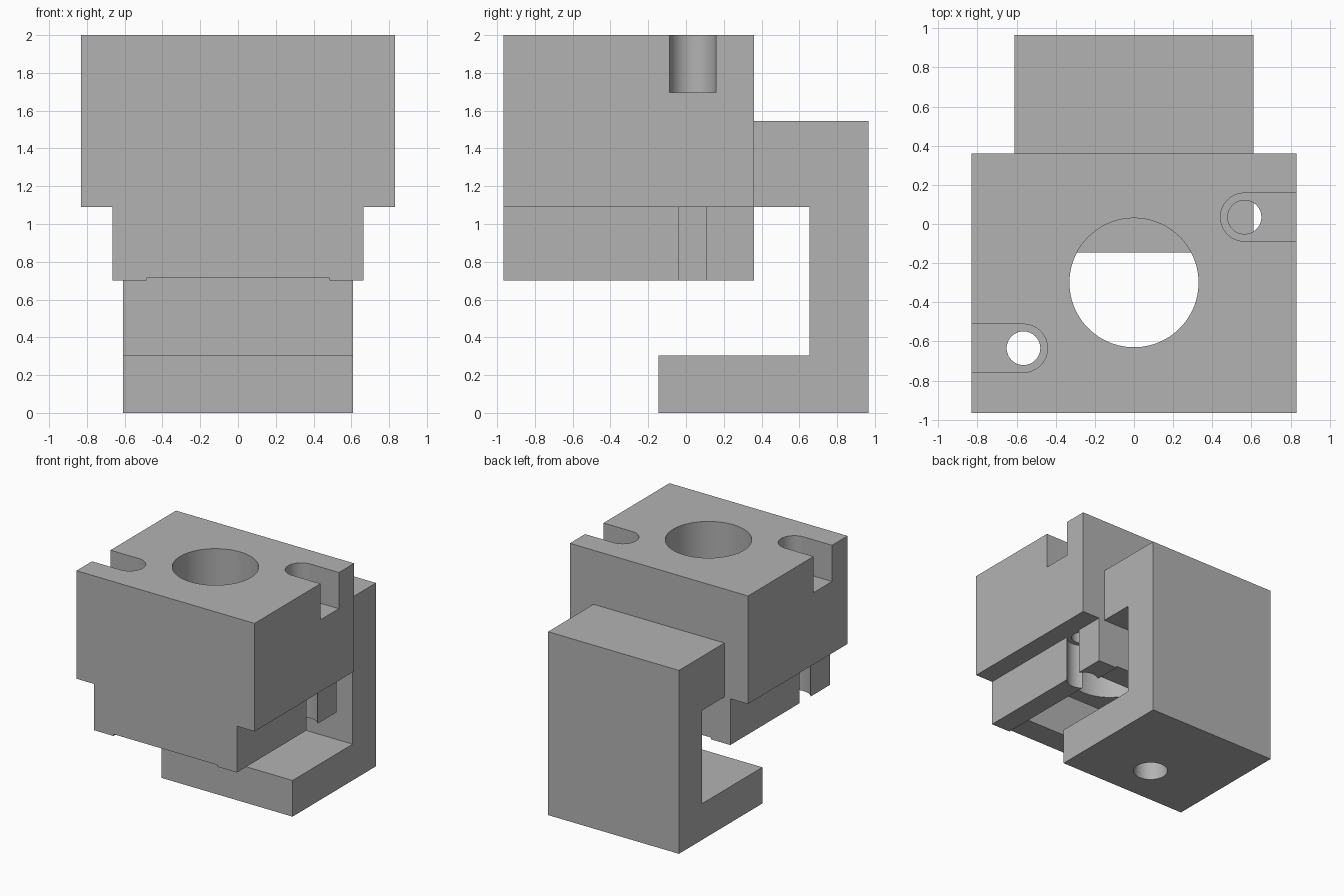
import bpy, bmesh, math
from mathutils import Vector

if "Cube" in bpy.data.objects:
    bpy.data.objects.remove(bpy.data.objects["Cube"])

grey = bpy.data.materials.new("machined grey")
grey.diffuse_color = (0.45, 0.45, 0.45, 1)
grey.use_nodes = True
grey.node_tree.nodes["Principled BSDF"].inputs["Base Color"].default_value = grey.diffuse_color


def prism(name, outline, axis, start, end):
    """Extrude a 2D outline: (x, z) along y, (y, z) along x or (x, y) along z."""
    place = {"x": lambda a, b: (start, a, b),
             "y": lambda a, b: (a, start, b),
             "z": lambda a, b: (a, b, start)}[axis]
    bm = bmesh.new()
    face = bm.faces.new([bm.verts.new(place(a, b)) for a, b in outline])
    ext = bmesh.ops.extrude_face_region(bm, geom=[face])
    shift = Vector([end - start if axis == k else 0 for k in "xyz"])
    bmesh.ops.translate(bm, vec=shift, verts=[v for v in ext["geom"] if isinstance(v, bmesh.types.BMVert)])
    bmesh.ops.recalc_face_normals(bm, faces=bm.faces)
    mesh = bpy.data.meshes.new(name)
    bm.to_mesh(mesh)
    bm.free()
    mesh.materials.append(grey)
    obj = bpy.data.objects.new(name, mesh)
    bpy.context.collection.objects.link(obj)
    return obj


def arc(cx, cy, r, a0, a1, n):
    return [(cx + r * math.cos(math.radians(a0 + (a1 - a0) * i / n)),
             cy + r * math.sin(math.radians(a0 + (a1 - a0) * i / n))) for i in range(n + 1)]


def cut(obj, outline, z0, z1):
    """Subtract a vertical prism from obj."""
    tool = prism("cutter", outline, "z", z0, z1)
    tool.hide_render = True
    mod = obj.modifiers.new("cut", "BOOLEAN")
    mod.operation, mod.solver, mod.object = "DIFFERENCE", "EXACT", tool
    bpy.context.view_layer.objects.active = obj
    bpy.ops.object.modifier_apply(modifier=mod.name)
    bpy.data.objects.remove(tool, do_unlink=True)


def circle(cx, cy, r, n=64):
    return arc(cx, cy, r, 0, 360, n)[:-1]


MID_Y = -0.30

# stepped upper body with a shallow channel along its underside
half = [(0.485, 0.715), (0.485, 0.70), (0.665, 0.70), (0.665, 1.09), (0.83, 1.09), (0.83, 2.0)]
body = prism("body_block", half + [(-x, z) for x, z in reversed(half)], "y", -0.965, 0.36)

# pocket in the underside and the main bore
cut(body, [(-0.485, -0.75), (0.485, -0.75), (0.485, 0.15), (-0.485, 0.15)], 0.6, 1.09)
cut(body, circle(0, MID_Y, 0.33, 96), 0.9, 2.1)

# two diagonal bolt seats: open slot on top, bolt hole, counterbore below
for s in (1, -1):
    cx, cy = s * 0.565, MID_Y + s * 0.335
    slot = [(s, cy + s * 0.123)] + arc(cx, cy, 0.123, 90 * s, 90 * s + 180, 32) + [(s, cy - s * 0.123)]
    cut(body, slot, 1.695, 2.1)
    cut(body, circle(cx, cy, 0.125), 0.6, 1.09)
    cut(body, circle(cx, cy, 0.086), 0.9, 1.9)

# C-shaped clamp behind and under the body, with a screw hole in its foot
clamp = prism("clamp_arm", [(0.36, 1.545), (0.36, 1.09), (0.655, 1.09), (0.655, 0.305),
                            (-0.145, 0.305), (-0.145, 0), (0.965, 0), (0.965, 1.545)], "x", -0.61, 0.61)
cut(clamp, circle(0, 0.205, 0.135), -0.1, 0.5)

# smooth bores, sharp edges
for obj in (body, clamp):
    bpy.ops.object.select_all(action="DESELECT")
    obj.select_set(True)
    bpy.context.view_layer.objects.active = obj
    bpy.ops.object.shade_smooth_by_angle(angle=math.radians(30))
